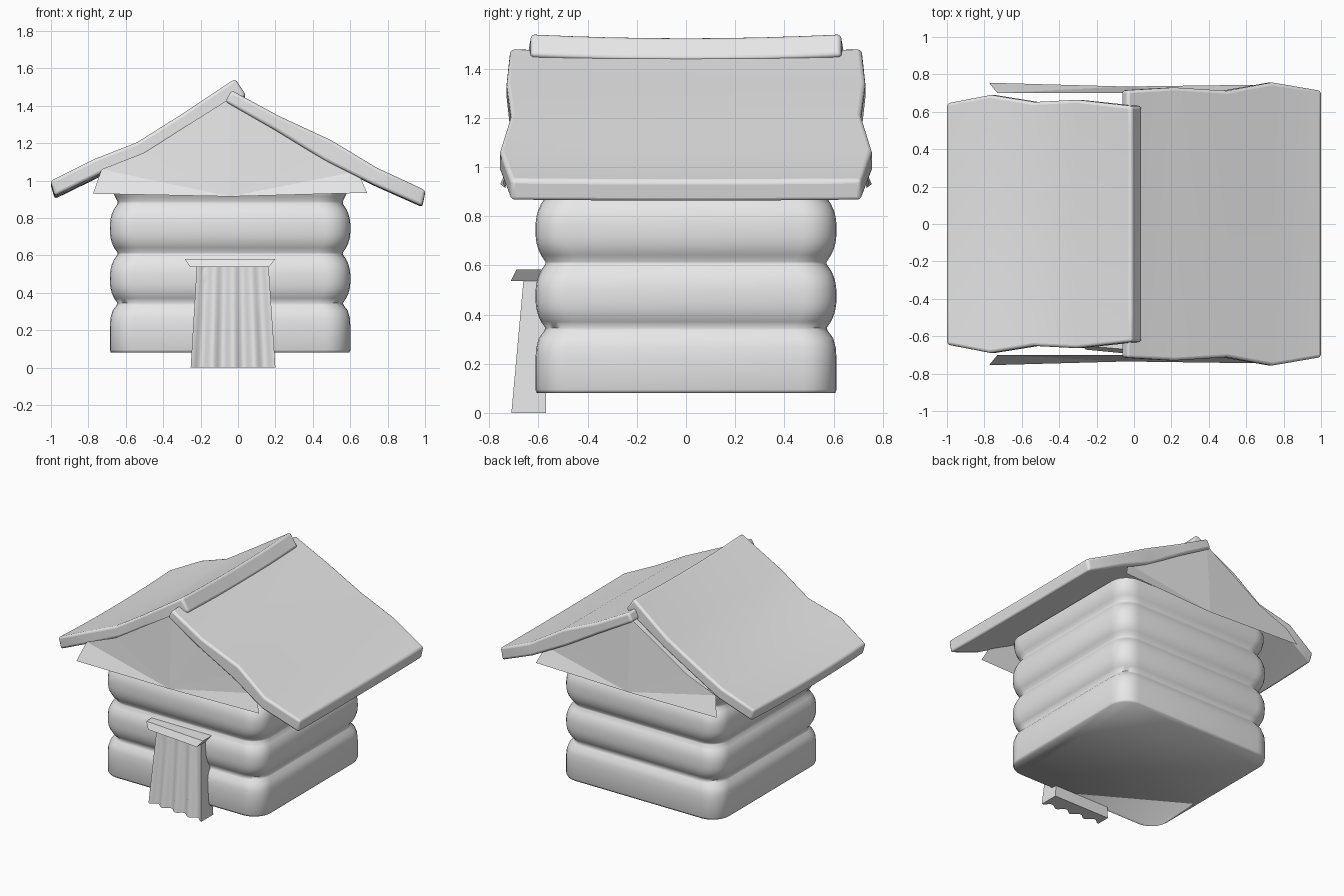
import bpy, bmesh, math

cube = bpy.data.objects.get("Cube")
if cube:
    bpy.data.objects.remove(cube, do_unlink=True)

mat = bpy.data.materials.new("plain light grey")
mat.use_nodes = True
GREY = (0.8, 0.8, 0.8, 1)
mat.diffuse_color = GREY
mat.node_tree.nodes["Principled BSDF"].inputs["Base Color"].default_value = GREY

CX = -0.042  # the hut sits slightly off the middle


def make(name, verts, faces, smooth=None, bevel=0):
    """Mesh object with outward normals, optional bevel and smoothing."""
    me = bpy.data.meshes.new(name)
    me.from_pydata(verts, [], faces)
    bm = bmesh.new()
    bm.from_mesh(me)
    bmesh.ops.recalc_face_normals(bm, faces=bm.faces)
    bm.to_mesh(me)
    bm.free()
    me.materials.append(mat)
    ob = bpy.data.objects.new(name, me)
    bpy.context.collection.objects.link(ob)
    if bevel:
        mod = ob.modifiers.new("soft edge", 'BEVEL')
        mod.width, mod.segments = bevel, 3
        mod.limit_method, mod.angle_limit = 'ANGLE', math.radians(50)
    if smooth:
        bpy.ops.object.select_all(action='DESELECT')
        ob.select_set(True)
        bpy.context.view_layer.objects.active = ob
        bpy.ops.object.shade_smooth_by_angle(angle=math.radians(smooth))
    return ob


def loft(name, rings, **kw):
    """Skin equal closed rings and cap both ends."""
    n = len(rings[0])
    verts = [p for r in rings for p in r]
    faces = [(k * n + i, k * n + (i + 1) % n, (k + 1) * n + (i + 1) % n, (k + 1) * n + i)
             for k in range(len(rings) - 1) for i in range(n)]
    faces += [tuple(range(n)), tuple(range(len(verts) - n, len(verts)))]
    return make(name, verts, faces, **kw)


# Walls: rounded square rings following the bulging log profile
def wall_ring(inset, z, radius=0.13, steps=6):
    hx, hy = 0.643 - inset, 0.612 - inset
    ring = []
    for q, (sx, sy) in enumerate([(1, 1), (-1, 1), (-1, -1), (1, -1)]):
        for s in range(steps + 1):
            a = math.pi / 2 * (q + s / steps)
            ring.append((CX + sx * (hx - radius) + radius * math.cos(a),
                         sy * (hy - radius) + radius * math.sin(a), z))
    return ring


profile = [(.005, .081), (0, .095), (0, .22), (.003, .265), (.014, .305), (.033, .33)]
for centre, half in ((.475, .13), (.745, .13)):
    for k in range(-5, 6):
        profile.append((.04 * abs(k / 5) ** 2.6, centre + half * k / 5))
profile += [(.04, .89), (.027, .915), (.014, .945), (.006, .99), (.006, 1.03)]
loft("log_walls", [wall_ring(i, z) for i, z in profile], smooth=75)

# Gable boards: one thin sheet at each end, leaning in toward the ridge
gable = [(-.775, .93, .755), (-.73, 1.06, .7), (-.5, 1.15, .7), (-.28, 1.29, .7),
         (CX, 1.44, .7), (.2, 1.3, .7), (.45, 1.14, .7), (.64, 1.05, .7),
         (.69, .935, .745), (CX, .915, .735)]
for side, label in ((-1, "front"), (1, "back")):
    verts = [(x, side * y, z) for x, z, y in gable]
    hub = len(verts) - 1
    make(label + "_gable_board", verts, [(hub, i, i + 1) for i in range(hub - 1)])


# Roof panels: wavy slabs, sagging a little in the middle
def roof_panel(name, top, bottom, halves, sag):
    rows, n = 9, len(top)
    section = top + bottom[::-1]
    widths = halves + halves[::-1]
    verts, faces = [], []
    for r in range(rows):
        t = 2 * r / (rows - 1) - 1
        drop = sag * (1 - t * t)
        verts += [(x, t * w, z - drop) for (x, z), w in zip(section, widths)]
    m = 2 * n
    for r in range(rows - 1):
        for i in range(m):
            j = (i + 1) % m
            faces.append((r * m + i, r * m + j, (r + 1) * m + j, (r + 1) * m + i))
    for base in (0, (rows - 1) * m):
        for i in range(n - 1):
            faces.append((base + i, base + i + 1, base + m - 2 - i, base + m - 1 - i))
    make(name, verts, faces, smooth=75, bevel=0.016)


roof_panel("right_roof_panel",
           [(-1.003, .998), (-.77, 1.115), (-.54, 1.205), (-.31, 1.35), (-.015, 1.545)],
           [(-.98, .918), (-.74, 1.035), (-.5, 1.135), (-.28, 1.275), (.045, 1.455)],
           [.645, .69, .652, .664, .63], .016)
roof_panel("left_roof_panel",
           [(-.035, 1.483), (.22, 1.345), (.5, 1.215), (.74, 1.07), (1.003, .948)],
           [(-.068, 1.422), (.19, 1.275), (.46, 1.11), (.72, .98), (.985, .862)],
           [.715, .73, .712, .757, .712], .004)


# Door: pleated hanging that flares toward the ground, turned slightly
TWIST = 0.04


def door_ring(z):
    t = z / 0.55
    x0, x1 = -.253 + .033 * t, .2 - .037 * t
    front = -.71 + .05 * t
    ring = [(x0, -.57, z)]
    count = 32
    for i in range(count + 1):
        u = i / count
        fold = .018 * (1 - math.cos(u * 8 * math.pi)) * (1 - .45 * t)
        ring.append((x0 + (x1 - x0) * u, front + fold + TWIST * (1 - u), z))
    return ring + [(x1, -.57, z)]


loft("door_hanging", [door_ring(.11 * k) for k in range(6)], smooth=40)


# Lintel board over the door, wider at its top
def lintel_ring(x0, x1, front, z):
    return [(x0, front + TWIST, z), (x1, front, z), (x1, -.57, z), (x0, -.57, z)]


loft("door_lintel", [lintel_ring(-.255, .165, -.712, .537),
                     lintel_ring(-.285, .2, -.69, .582)])
